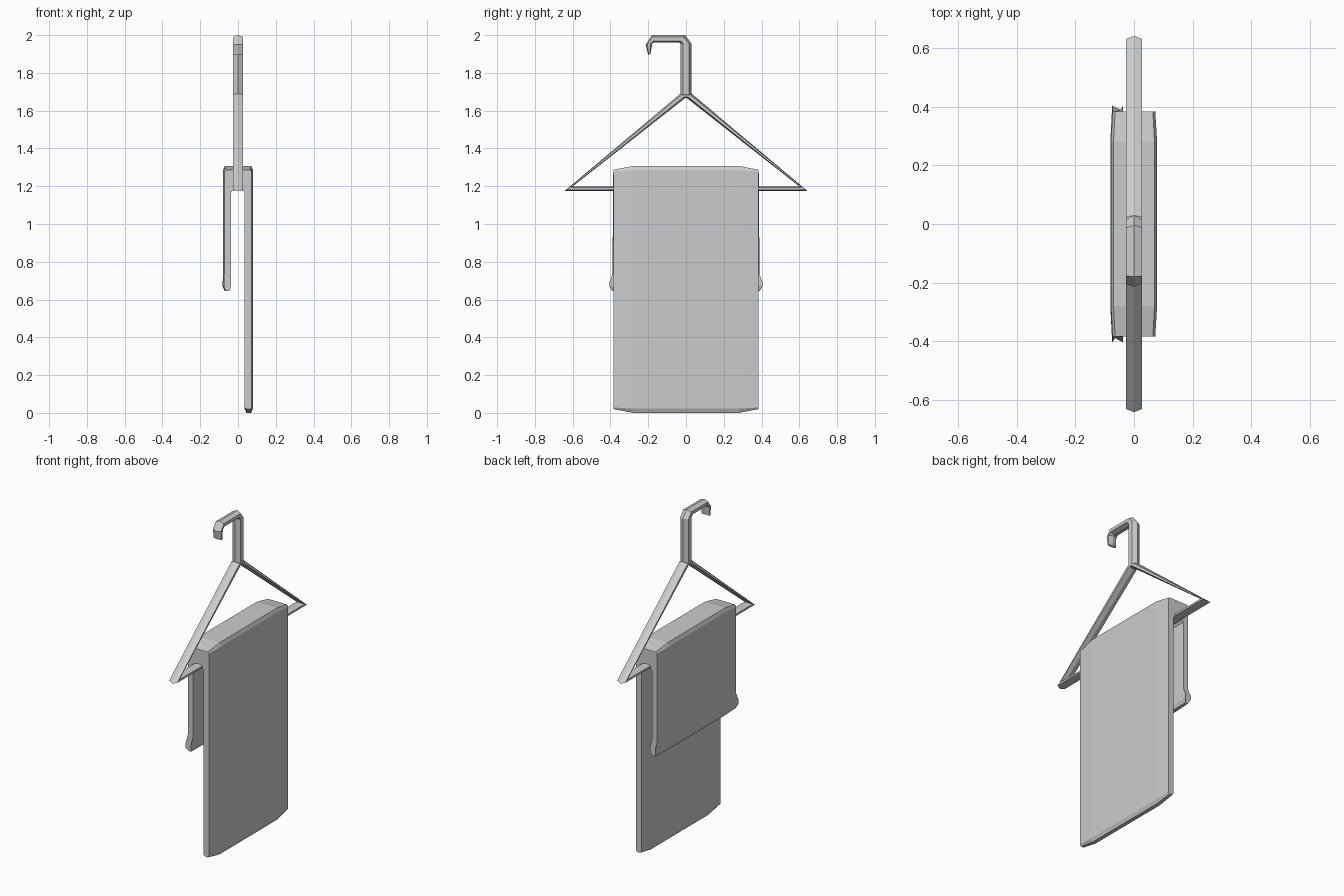
import bpy, bmesh
from math import sin, cos, pi

if "Cube" in bpy.data.objects:
    bpy.data.objects.remove(bpy.data.objects["Cube"])


def loft(name, rings, closed=False):
    """Skin a list of equal-length point rings; cap the ends unless closed."""
    bm = bmesh.new()
    vs = [[bm.verts.new(p) for p in ring] for ring in rings]
    n = len(vs[0])
    pairs = list(zip(vs, vs[1:]))
    if closed:
        pairs.append((vs[-1], vs[0]))
    for a, b in pairs:
        for i in range(n):
            j = (i + 1) % n
            bm.faces.new((a[i], a[j], b[j], b[i]))
    if not closed:
        bm.faces.new(vs[0][::-1])
        bm.faces.new(vs[-1])
    bmesh.ops.remove_doubles(bm, verts=bm.verts, dist=1e-5)
    bmesh.ops.recalc_face_normals(bm, faces=bm.faces)
    mesh = bpy.data.meshes.new(name)
    bm.to_mesh(mesh)
    bm.free()
    ob = bpy.data.objects.new(name, mesh)
    bpy.context.collection.objects.link(ob)
    return ob


def hex_ring(outer, inner, half=0.0275):
    """Hexagonal section spanning an outer and an inner (y, z) point."""
    ring = []
    for k in range(6):
        a = k * pi / 3
        t = (1 + cos(a)) / 2
        ring.append((half * sin(a) / sin(pi / 3),
                     inner[0] + (outer[0] - inner[0]) * t,
                     inner[1] + (outer[1] - inner[1]) * t))
    return ring


# Hook, tapering to its tip
hook = [((0.03, 1.685), (-0.03, 1.685)), ((0.03, 1.955), (-0.03, 1.955)),
        ((-0.005, 2.0), (-0.036, 1.96)), ((-0.18, 2.0), (-0.17, 1.96)),
        ((-0.214, 1.95), (-0.178, 1.957)), ((-0.2, 1.895), (-0.188, 1.9))]
loft("hanger_hook", [hex_ring(o, i) for o, i in hook])

# Triangular hanger frame
frame = [((0.03, 1.69), (0.004, 1.667)), ((0.643, 1.175), (0.6, 1.199)),
         ((-0.643, 1.175), (-0.6, 1.199)), ((-0.03, 1.69), (-0.004, 1.667))]
loft("hanger_frame", [hex_ring(o, i) for o, i in frame], closed=True)

# Towel folded over the bar: profile points (x, z, extra width)
towel = [(-0.07, 0.645, 0.005), (-0.081, 0.668, 0.02), (-0.081, 0.695, 0.02),
         (-0.079, 0.74, 0), (-0.079, 1.285, 0), (-0.07, 1.307, 0),
         (0.07, 1.307, 0), (0.079, 1.285, 0), (0.079, 0.022, 0),
         (0.069, 0.0, 0), (0.045, 0.0, 0), (0.035, 0.022, 0),
         (0.035, 1.165, 0), (0.027, 1.178, 0), (-0.027, 1.178, 0),
         (-0.037, 1.165, 0), (-0.037, 0.74, 0), (-0.037, 0.695, 0.02),
         (-0.037, 0.668, 0.02), (-0.046, 0.645, 0.005)]


def towel_ring(y, edge):
    """Profile at y; the outer surface draws in at the side edges."""
    ring = []
    for x, z, extra in towel:
        if edge:
            if abs(x) > 0.06:
                x *= 0.92
            if z > 1.2:
                z = 1.287 if z > 1.3 else 1.278
            elif z < 0.1:
                z = 0.02 + z * 0.4
            y_here = y + (extra if y > 0 else -extra)
        else:
            y_here = y
        ring.append((x, y_here, z))
    return ring


loft("towel", [towel_ring(-0.385, True), towel_ring(-0.28, False),
               towel_ring(0.28, False), towel_ring(0.385, True)])
